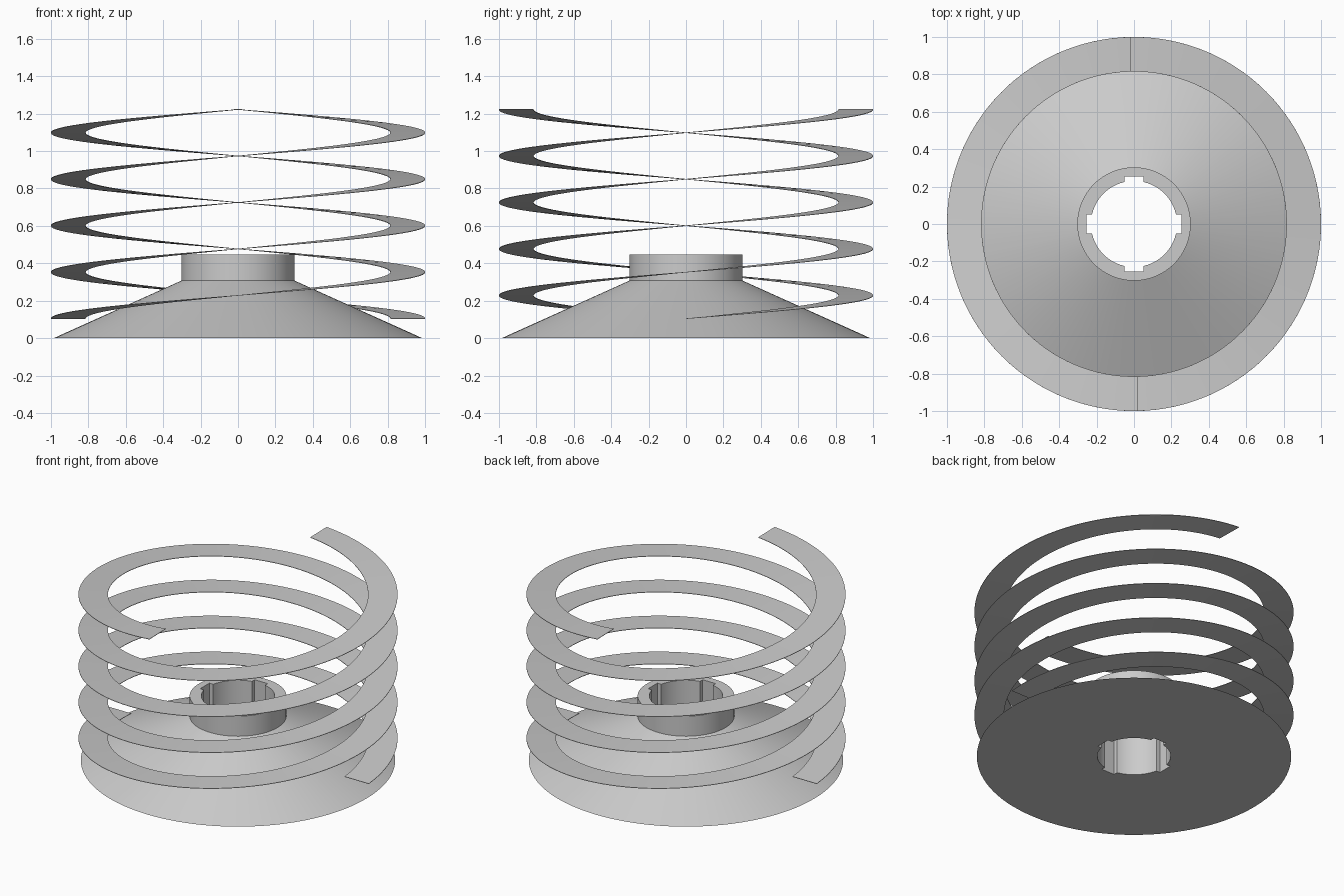
import bpy, bmesh
from math import cos, sin, pi, atan2, asin, hypot

cube = bpy.data.objects.get("Cube")
if cube:
    bpy.data.objects.remove(cube, do_unlink=True)

grey = bpy.data.materials.new("light_grey")
grey.use_nodes = True
colour = (0.6, 0.6, 0.6, 1)
grey.diffuse_color = colour
grey.node_tree.nodes["Principled BSDF"].inputs["Base Color"].default_value = colour


def finish(bm, name):
    """Turn a bmesh into a smooth-shaded object with sharp corners."""
    bmesh.ops.recalc_face_normals(bm, faces=bm.faces)
    mesh = bpy.data.meshes.new(name)
    bm.to_mesh(mesh)
    bm.free()
    mesh.materials.append(grey)
    obj = bpy.data.objects.new(name, mesh)
    bpy.context.collection.objects.link(obj)
    bpy.ops.object.select_all(action='DESELECT')
    obj.select_set(True)
    bpy.context.view_layer.objects.active = obj
    bpy.ops.object.shade_smooth_by_angle(angle=pi / 6)
    return obj


def bridge(bm, ring_a, ring_b):
    """Join two closed rings of equal length with quads."""
    n = len(ring_a)
    for i in range(n):
        j = (i + 1) % n
        bm.faces.new((ring_a[i], ring_a[j], ring_b[j], ring_b[i]))


# Bore outline: a round hole with four square keyways, built per quadrant
BORE, KEY_DEPTH, KEY_HALF = 0.23, 0.254, 0.05
NOTCH_STEPS, ARC_STEPS = 6, 24
start = asin(KEY_HALF / BORE)
quadrant = [(KEY_DEPTH, KEY_HALF * (2 * i / NOTCH_STEPS - 1)) for i in range(NOTCH_STEPS + 1)]
for i in range(ARC_STEPS + 1):
    a = start + (pi / 2 - 2 * start) * i / ARC_STEPS
    quadrant.append((BORE * cos(a), BORE * sin(a)))
outline = []
for q in range(4):
    c, s = cos(q * pi / 2), sin(q * pi / 2)
    outline += [(x * c - y * s, x * s + y * c) for x, y in quadrant]

# Conical base with collar, wrapped around the keyed bore
bm = bmesh.new()
rings = []
for radius, z in [(0.985, 0), (0.303, 0.307), (0.303, 0.446), (None, 0.446), (None, 0)]:
    ring = []
    for x, y in outline:
        k = radius / hypot(x, y) if radius else 1
        ring.append(bm.verts.new((x * k, y * k, z)))
    rings.append(ring)
for i, ring in enumerate(rings):
    bridge(bm, ring, rings[(i + 1) % len(rings)])
finish(bm, "conical_base")

# Flat helical ribbons: two strands, half a turn apart
INNER, OUTER, HALF_THICK = 0.815, 1.0, 0.0015
Z_START, PITCH, TURNS, STEPS = 0.104, 0.497, 2.2535, 270


def helical_ribbon(name, phase):
    bm = bmesh.new()
    sections = []
    for i in range(STEPS + 1):
        t = TURNS * i / STEPS
        a, z = phase + 2 * pi * t, Z_START + PITCH * t
        sections.append([bm.verts.new((r * cos(a), r * sin(a), z + dz))
                         for r, dz in ((INNER, -HALF_THICK), (OUTER, -HALF_THICK),
                                       (OUTER, HALF_THICK), (INNER, HALF_THICK))])
    for a, b in zip(sections, sections[1:]):
        bridge(bm, a, b)
    bm.faces.new(sections[0])
    bm.faces.new(sections[-1])
    return finish(bm, name)


helical_ribbon("spiral_ribbon_left", 0)
helical_ribbon("spiral_ribbon_right", pi)
